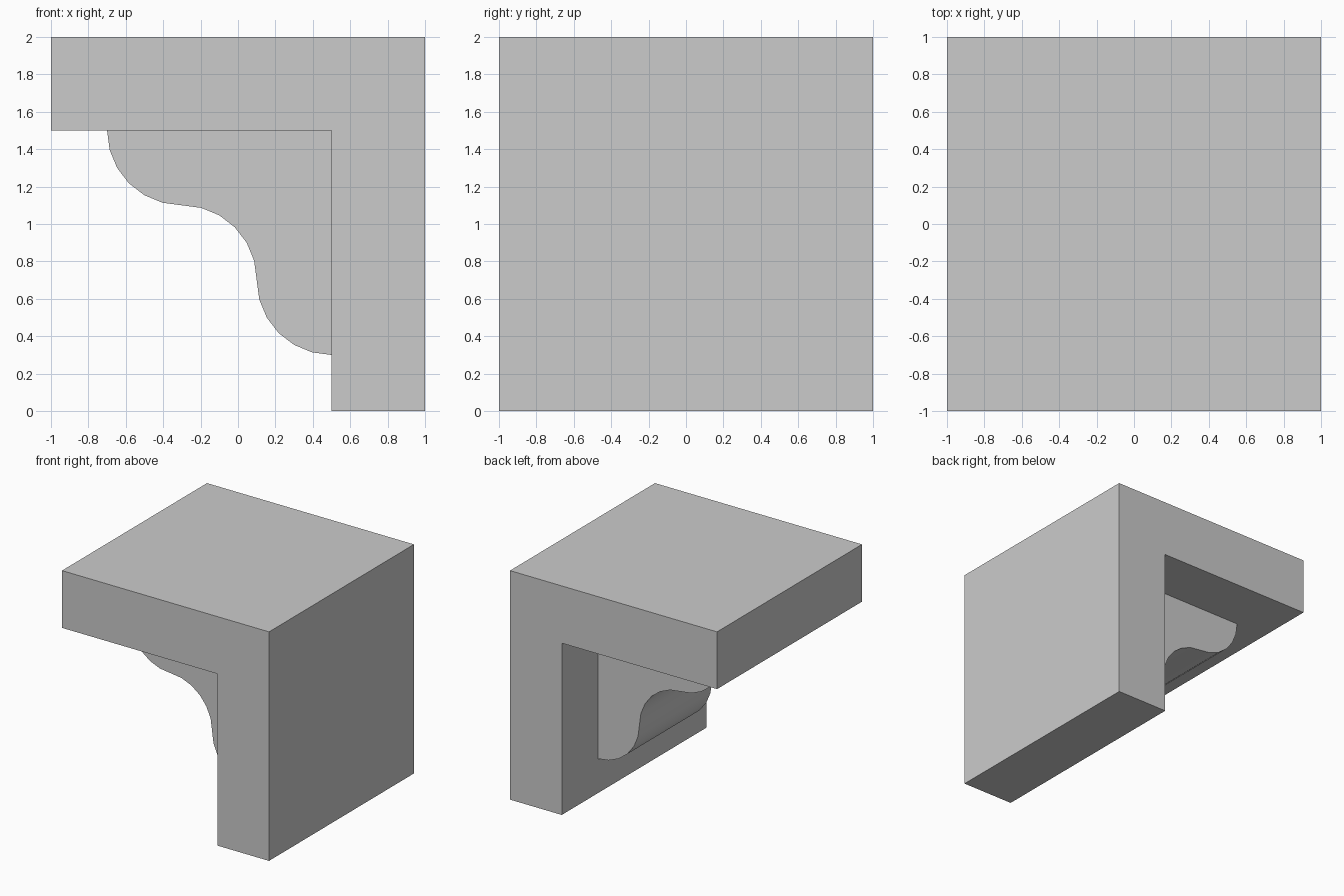
import bpy
import bmesh
from math import cos, sin, pi, radians
from mathutils import Vector

cube = bpy.data.objects.get("Cube")
if cube:
    bpy.data.objects.remove(cube, do_unlink=True)

grey = bpy.data.materials.new("light_grey")
grey.use_nodes = True
colour = (0.6, 0.6, 0.6, 1)
grey.diffuse_color = colour
grey.node_tree.nodes["Principled BSDF"].inputs["Base Color"].default_value = colour


def extrude_profile(name, points, depth):
    """Extrude an x-z outline along y, centred on y = 0."""
    bm = bmesh.new()
    face = bm.faces.new([bm.verts.new((x, -depth / 2, z)) for x, z in points])
    result = bmesh.ops.extrude_face_region(bm, geom=[face])
    verts = [v for v in result["geom"] if isinstance(v, bmesh.types.BMVert)]
    bmesh.ops.translate(bm, verts=verts, vec=Vector((0, depth, 0)))
    bmesh.ops.recalc_face_normals(bm, faces=bm.faces)
    mesh = bpy.data.meshes.new(name)
    bm.to_mesh(mesh)
    bm.free()
    mesh.materials.append(grey)
    obj = bpy.data.objects.new(name, mesh)
    bpy.context.collection.objects.link(obj)
    return obj


def arc(cx, cz, start, end, radius=0.4, steps=6):
    angles = [start + (end - start) * i / steps for i in range(steps + 1)]
    return [(cx + radius * cos(a), cz + radius * sin(a)) for a in angles]


# Top slab and side wall in one L-shaped block
extrude_profile("slab_and_wall",
                [(-1, 2), (-1, 1.5), (0.5, 1.5), (0.5, 0), (1, 0), (1, 2)], 2)

# Scrolled support bracket: bulge, hollow, bulge
outline = (arc(-0.3, 1.5, pi, 1.5 * pi)
           + arc(-0.3, 0.7, pi / 2, 0)[1:]
           + arc(0.5, 0.7, pi, 1.5 * pi)[1:]
           + [(0.5, 1.5)])
bracket = extrude_profile("support_bracket", outline, 1)
bpy.ops.object.select_all(action="DESELECT")
bracket.select_set(True)
bpy.context.view_layer.objects.active = bracket
bpy.ops.object.shade_smooth_by_angle(angle=radians(30))
